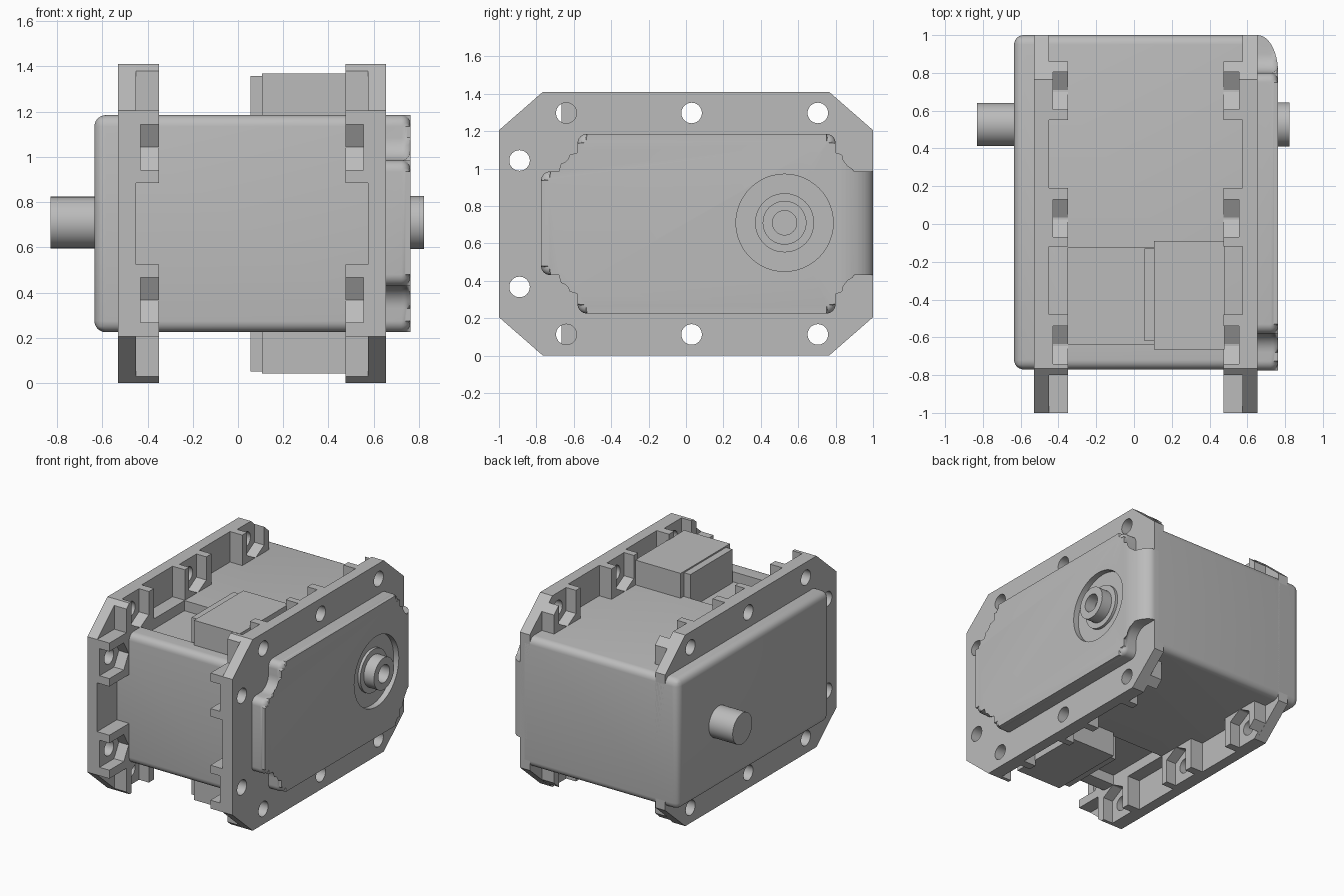
import bpy, bmesh, math
from mathutils import Vector

cube = bpy.data.objects.get("Cube")
if cube:
    bpy.data.objects.remove(cube, do_unlink=True)

grey = bpy.data.materials.new("housing_grey")
grey.use_nodes = True
COLOUR = (0.5, 0.5, 0.5, 1)
grey.diffuse_color = COLOUR
grey.node_tree.nodes["Principled BSDF"].inputs["Base Color"].default_value = COLOUR

HEIGHT = 1.41      # overall height, used to mirror top parts to the bottom
MID_X = 0.0625     # plane midway between the two flanges
SHAFT = (0.527, 0.71)


def select(ob):
    bpy.ops.object.select_all(action="DESELECT")
    ob.select_set(True)
    bpy.context.view_layer.objects.active = ob


def prism(name, pts, lo, hi, axis="x", round_edges=None, radius=0.045):
    """Extrude a 2D outline along x or z; round the edges picked by a rule."""
    lo, hi = min(lo, hi), max(lo, hi)
    put = (lambda p, d: (d, p[0], p[1])) if axis == "x" else (lambda p, d: (p[0], p[1], d))
    bm = bmesh.new()
    ends = [[bm.verts.new(put(p, d)) for p in pts] for d in (lo, hi)]
    for ring in ends:
        bm.faces.new(ring)
    for i in range(len(pts)):
        j = (i + 1) % len(pts)
        bm.faces.new((ends[0][i], ends[0][j], ends[1][j], ends[1][i]))
    if round_edges:
        picked = [e for e in bm.edges if round_edges(e)]
        bmesh.ops.bevel(bm, geom=picked, offset=radius, segments=6, profile=0.5, affect="EDGES")
    bmesh.ops.recalc_face_normals(bm, faces=bm.faces[:])
    mesh = bpy.data.meshes.new(name)
    bm.to_mesh(mesh)
    bm.free()
    ob = bpy.data.objects.new(name, mesh)
    bpy.context.collection.objects.link(ob)
    mesh.materials.append(grey)
    return ob


def rect(a0, a1, b0, b1):
    return [(a0, b0), (a1, b0), (a1, b1), (a0, b1)]


def circle(centre, r, n=48):
    return [(centre[0] + r * math.cos(math.tau * i / n),
             centre[1] + r * math.sin(math.tau * i / n)) for i in range(n)]


def rounded(corners):
    """Outline from (y, z, radius) corners, each replaced by an arc."""
    out = []
    for i, c in enumerate(corners):
        p = Vector(c[:2])
        a = (Vector(corners[i - 1][:2]) - p).normalized() * c[2]
        b = (Vector(corners[(i + 1) % len(corners)][:2]) - p).normalized() * c[2]
        for k in range(9):
            t = k / 8 * math.pi / 2
            out.append(tuple(p + a * (1 - math.sin(t)) + b * (1 - math.cos(t))))
    return out


def cut(ob, *cutters):
    for cutter in cutters:
        mod = ob.modifiers.new("cut", "BOOLEAN")
        mod.operation, mod.solver, mod.object = "DIFFERENCE", "EXACT", cutter
        select(ob)
        bpy.ops.object.modifier_apply(modifier=mod.name)
        bpy.data.objects.remove(cutter, do_unlink=True)


def flip(pts):
    return [(y, HEIGHT - z) for y, z in pts]


def smooth(ob):
    select(ob)
    bpy.ops.object.shade_smooth_by_angle(angle=math.radians(35))


# Main body with its rounded cover on the shaft side
def not_inner_end(e):
    return min(v.co.x for v in e.verts) < 0.6


body = prism("main_body", rect(-0.77, 1.0, 0.225, 1.185), -0.635, 0.62,
             round_edges=not_inner_end, radius=0.05)
pocket = rect(-0.35, 0.2, -0.635, -0.125)
cut(body, prism("cutter", pocket, 1.11, 1.3, "z"), prism("cutter", pocket, 0.1, 0.3, "z"))
smooth(body)

# Stepped cover opposite the shaft, with notched corners
half = [(0.8, 1.185, 0.05), (0.8, 0.985, 0.1), (1.15, 0.985, 0.02), (1.15, 0.43, 0.02),
        (0.8, 0.43, 0.1), (0.8, 0.225, 0.05), (-0.58, 0.225, 0.05), (-0.58, 0.43, 0.1),
        (-0.775, 0.43, 0.05), (-0.775, 0.985, 0.05), (-0.58, 0.985, 0.1), (-0.58, 1.185, 0.05)]
cover = prism("stepped_cover", rounded(half), 0.6, 0.762,
              round_edges=lambda e: all(v.co.x > 0.7 for v in e.verts), radius=0.04)
arc = [(0.655 + 0.108 * math.cos(t * math.pi / 24), 0.8 + 0.2 * math.sin(t * math.pi / 24))
       for t in range(13)]
cut(cover,
    prism("cutter", arc + [(0.5, 1.0), (0.5, 1.3), (0.9, 1.3), (0.9, 0.8)], 0, 1.4, "z"),
    prism("cutter", circle(SHAFT, 0.26), 0.72, 0.9))
smooth(cover)

# Output shaft and idler boss
smooth(prism("output_shaft", circle(SHAFT, 0.114), -0.83, -0.6))
smooth(prism("bearing_ring", circle(SHAFT, 0.158), 0.7, 0.74))
boss = prism("idler_boss", circle(SHAFT, 0.117), 0.7, 0.823)
cut(boss, prism("cutter", circle(SHAFT, 0.065), 0.715, 0.9))
smooth(boss)

# Connector blocks on top and bottom
for side in ("top", "bottom"):
    for part, x0, x1, y0, y1, z1 in (("socket", 0.107, 0.48, -0.665, -0.09, 1.368),
                                     ("socket_lip", 0.055, 0.12, -0.62, -0.13, 1.358)):
        pts = rect(y0, y1, 1.08, z1)
        prism(f"{side}_{part}", pts if side == "top" else flip(pts), x0, x1)

# Flanges: plate, screw holes and nut-pocket bosses, mirrored across MID_X
plate_outline = [(-0.765, 0), (0.765, 0), (1, 0.205), (1, 1.205),
                 (0.765, HEIGHT), (-0.765, HEIGHT), (-1, 1.205), (-1, 0.205)]
top_bosses = [
    (0.705, [(0.55, 1.15), (0.86, 1.15), (0.86, 1.325), (0.765, HEIGHT), (0.55, HEIGHT)]),
    (0.03, rect(-0.12, 0.19, 1.15, HEIGHT)),
    (-0.64, [(-0.8, 1.15), (-0.48, 1.15), (-0.48, HEIGHT), (-0.765, HEIGHT), (-0.8, 1.38)]),
]
front_boss = rect(-1.0, -0.74, 0.885, 1.205)
slot = [(-0.1, 0.4), (-0.1, -0.058), (0, -0.115), (0.1, -0.058), (0.1, 0.4)]

for name, s in (("right", -1), ("left", 1)):
    def at(d):
        return MID_X + s * d

    plate = prism(f"{name}_flange", plate_outline, at(0.5125), at(0.5925))
    items = [((y, 1.297), pts, [(y + a, 1.297 + b) for a, b in slot]) for y, pts in top_bosses]
    items.append(((-0.89, 1.043), front_boss, [(-0.89 - b, 1.043 + a) for a, b in slot]))
    for i, (hole, pts, nut) in enumerate(items):
        for end in ("upper", "lower"):
            if end == "lower":
                hole, pts, nut = flip([hole])[0], flip(pts), flip(nut)
            ring = circle(hole, 0.055, 32)
            cut(plate, prism("cutter", ring, at(0.45), at(0.65)))
            block = prism(f"{name}_{end}_screw_boss_{i + 1}", pts, at(0.4125), at(0.5125))
            cut(block, prism("cutter", nut, at(0.39), at(0.4925)),
                prism("cutter", ring, at(0.39), at(0.55)))
            smooth(block)
    smooth(plate)
